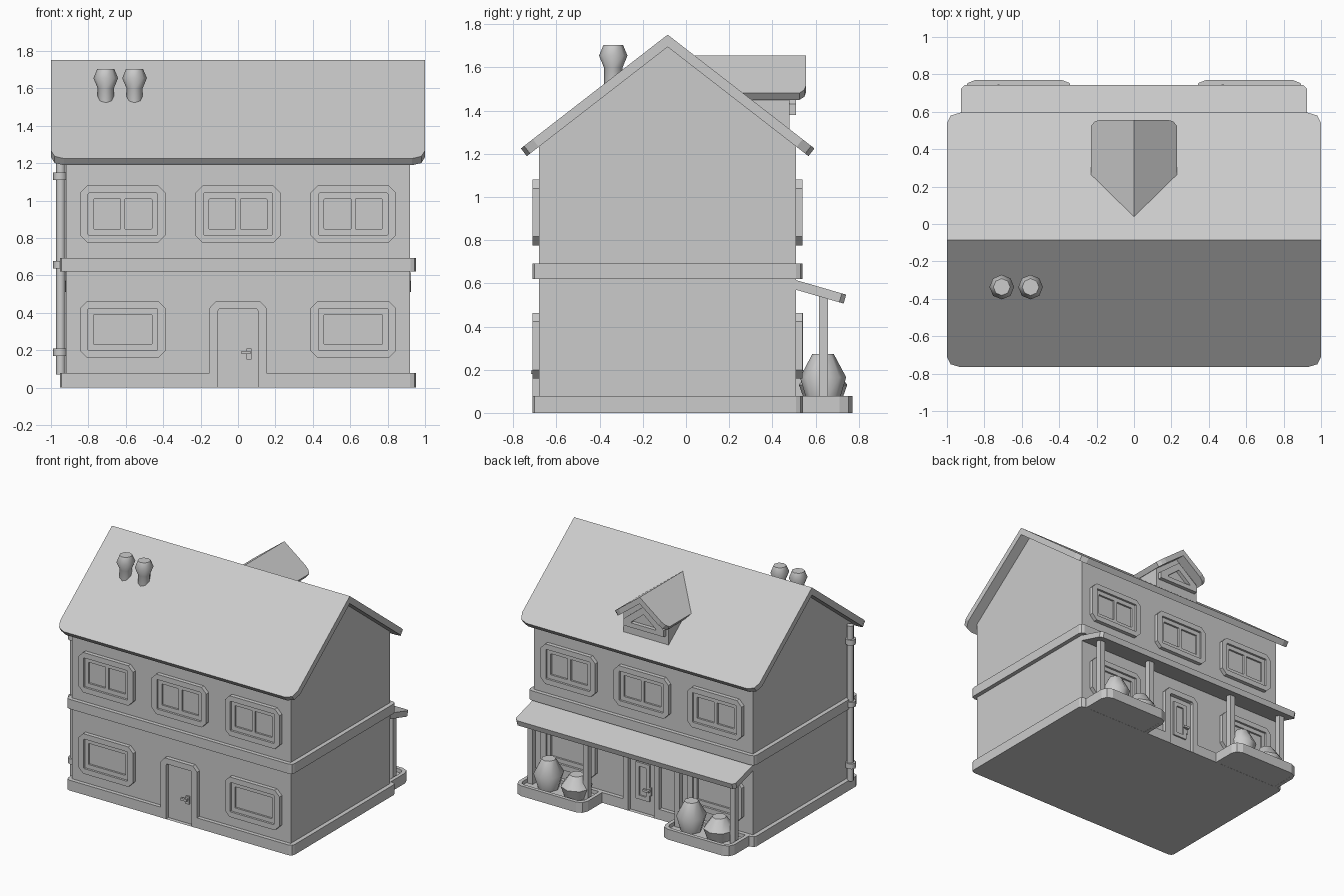
import bpy, bmesh
from math import sin, cos, pi, atan, radians

if "Cube" in bpy.data.objects:
    bpy.data.objects.remove(bpy.data.objects["Cube"])

MID = -0.085          # ridge line / centre of the house in y
FRONT, BACK = -0.68, 0.51


# ---- helpers ----
def loft(name, loops, cyclic=False, smooth=False):
    """Bridge equal-length loops; cap the ends unless cyclic."""
    bm = bmesh.new()
    rows = [[bm.verts.new(p) for p in loop] for loop in loops]
    pairs = list(zip(rows, rows[1:])) + ([(rows[-1], rows[0])] if cyclic else [])
    for a, b in pairs:
        for i in range(len(a)):
            j = (i + 1) % len(a)
            bm.faces.new((a[i], a[j], b[j], b[i]))
    if not cyclic:
        bm.faces.new(rows[0])
        bm.faces.new(rows[-1])
    bmesh.ops.recalc_face_normals(bm, faces=bm.faces)
    me = bpy.data.meshes.new(name)
    bm.to_mesh(me)
    bm.free()
    ob = bpy.data.objects.new(name, me)
    bpy.context.collection.objects.link(ob)
    if smooth:
        bpy.ops.object.select_all(action='DESELECT')
        ob.select_set(True)
        bpy.context.view_layer.objects.active = ob
        bpy.ops.object.shade_smooth_by_angle(angle=radians(50))
    return ob


def rrect(cx, cy, hx, hy, r, seg=1):
    """Rectangle outline with chamfered (seg=1) or rounded corners."""
    pts = []
    for k, (sx, sy) in enumerate([(1, 1), (-1, 1), (-1, -1), (1, -1)]):
        for i in range(seg + 1):
            a = (k + i / seg) * pi / 2
            pts.append((cx + sx * (hx - r) + r * cos(a), cy + sy * (hy - r) + r * sin(a)))
    return pts


def up(u, v, d):
    return (u, v, d)


def front(u, v, d):
    return (u, FRONT - d, v)


def back(u, v, d):
    return (-u, BACK + d, v)


def prism(name, outline, place, a, b):
    return loft(name, [[place(u, v, d) for u, v in outline] for d in (a, b)])


def ring(name, outer, inner, place, a, b):
    seq = [(outer, a), (outer, b), (inner, b), (inner, a)]
    return loft(name, [[place(u, v, d) for u, v in o] for o, d in seq], cyclic=True)


def box(name, x0, x1, y0, y1, d0, d1, place=up):
    return prism(name, [(x0, y0), (x1, y0), (x1, y1), (x0, y1)], place, d0, d1)


def turned(name, x, y, profile, n=8):
    """Lathe-like stack of n-gons; profile is (radius, z)."""
    return loft(name, [[(x + r * cos(2 * pi * i / n), y + r * sin(2 * pi * i / n), z)
                        for i in range(n)] for r, z in profile], smooth=True)


def slab(name, outline, ridge_z, slope, t, place):
    """Sloping roof sheet; outline is (along ridge, distance from ridge)."""
    a = atan(slope)
    top = [place(u, d, ridge_z - slope * d) for u, d in outline]
    low = []
    for u, d in outline:
        if d > 0.001:
            low.append(place(u, d - t * sin(a), ridge_z - slope * d - t * cos(a)))
        else:
            low.append(place(u, 0, ridge_z - t / cos(a)))
    return loft(name, [top, low])


# ---- walls, plinth, band ----
prism("house_walls", [(FRONT, 0), (BACK, 0), (BACK, 1.26), (MID, 1.72), (FRONT, 1.26)],
      lambda y, z, x: (x, y, z), -0.92, 0.92)
half = [(0.15, -0.6), (0.15, -0.625), (0.925, -0.625), (0.95, -0.6)]
# plinth with a notch at each door
quarter = [(0.15, 0.59), (0.15, 0.625), (0.92, 0.625), (0.943, 0.616), (0.952, 0.595)]
plan = [(x, MID - y) for x, y in quarter] + [(x, MID + y) for x, y in quarter[::-1]]
plan += [(-x, MID + y) for x, y in quarter] + [(-x, MID - y) for x, y in quarter[::-1]]
prism("plinth", plan, up, 0, 0.078)
prism("floor_band", rrect(0, MID, 0.952, 0.625, 0.03, 2), up, 0.62, 0.693)

# ---- main roof ----
R = 0.68
sheet = [(-1, 0), (1, 0), (1, R - 0.055), (0.98, R - 0.015), (0.93, R),
         (-0.93, R), (-0.98, R - 0.015), (-1, R - 0.055)]
for side, s in (("front", -1), ("back", 1)):
    slab("roof_" + side, sheet, 1.752, 0.775, 0.045, lambda u, d, z: (u, MID + s * d, z))

# ---- dormer ----
prism("dormer_walls", [(-0.19, 1.25), (0.19, 1.25), (0.19, 1.48), (0, 1.625), (-0.19, 1.48)],
      up and (lambda x, z, y: (x, y, z)), 0.15, 0.48)
W = 0.23
dorm = [(0.025, 0), (0.557, 0), (0.557, W - 0.05), (0.548, W - 0.02), (0.525, W), (0.25, W)]
for side, s in (("left", -1), ("right", 1)):
    slab("dormer_roof_" + side, dorm, 1.656, 0.76, 0.04, lambda u, d, z: (s * d, u, z))
ring("dormer_window_frame",
     [(-0.17, 1.38), (0.17, 1.38), (0.17, 1.43), (0, 1.565), (-0.17, 1.43)],
     [(-0.105, 1.415), (0.105, 1.415), (0.1, 1.425), (0, 1.505), (-0.1, 1.425)],
     lambda x, z, y: (x, y, z), 0.47, 0.51)

# ---- chimney pots ----
for x in (-0.707, -0.553):
    turned("chimney_pot", x, -0.337, [(0.043, 1.48), (0.043, 1.60), (0.066, 1.655), (0.045, 1.705)])


# ---- windows ----
def window(x, z, hz, place, double):
    ring("window_frame", rrect(x, z, 0.23, hz, 0.04), rrect(x, z, 0.185, hz - 0.04, 0.004),
         place, -0.02, 0.03)
    ring("window_sash", rrect(x, z, 0.187, hz - 0.038, 0.004), rrect(x, z, 0.155, hz - 0.072, 0.002),
         place, -0.02, 0.014)
    if double:
        box("window_mullion", x - 0.013, x + 0.013, z - hz + 0.07, z + hz - 0.07, -0.02, 0.014, place)


# ---- doors ----
def door(place):
    o = [(-0.153, 0), (-0.153, 0.425), (-0.118, 0.463), (0.118, 0.463), (0.153, 0.425), (0.153, 0)]
    i = [(-0.108, 0), (-0.108, 0.41), (-0.1, 0.42), (0.1, 0.42), (0.108, 0.41), (0.108, 0)]
    ring("door_frame", o, i, place, -0.02, 0.031)
    box("door_handle_plate", 0.045, 0.072, 0.15, 0.21, -0.01, 0.012, place)
    box("door_handle_lever", 0.018, 0.068, 0.18, 0.197, 0.022, 0.038, place)
    box("door_handle_stem", 0.051, 0.066, 0.181, 0.196, 0.01, 0.024, place)


for place in (front, back):
    for x in (-0.616, 0, 0.616):
        window(x, 0.928, 0.152, place, True)
    for x in (-0.616, 0.616):
        window(x, 0.311, 0.152, place, False)
    door(place)
ring("back_door_glazing", rrect(0, 0.24, 0.06, 0.14, 0.004), rrect(0, 0.24, 0.03, 0.11, 0.002),
     back, -0.01, 0.012)

# ---- back porch: roof, posts, planters, bushes ----
D = 0.232
slab("porch_roof", [(-0.925, 0), (0.925, 0), (0.925, D - 0.02), (0.905, D),
                    (-0.905, D), (-0.925, D - 0.02)],
     0.615, 0.29, 0.043, lambda u, d, z: (u, BACK + d, z))
for s in (-1, 1):
    c = s * 0.617
    ring("planter_rim", rrect(c, 0.61, 0.29, 0.161, 0.06, 2), rrect(c, 0.61, 0.262, 0.133, 0.04, 2),
         up, 0, 0.078)
    prism("planter_bed", rrect(c, 0.61, 0.275, 0.146, 0.05, 2), up, 0.001, 0.05)
    for px in (0.385, 0.85):
        box("porch_post", s * px - 0.021, s * px + 0.021, 0.615, 0.658, 0.03, 0.555)
for dx in (0, -1.2):
    turned("large_bush", 0.71 + dx, 0.635, [(0.07, 0.04), (0.107, 0.165), (0.05, 0.272)])
    turned("small_bush", 0.475 + dx, 0.635, [(0.08, 0.04), (0.112, 0.13), (0.05, 0.215)])

# ---- drainpipe on the left wall ----
turned("drainpipe", -0.948, -0.62, [(0.025, 0.07), (0.025, 1.25)])
for z in (0.19, 0.658, 1.13):
    turned("pipe_bracket", -0.952, -0.62, [(0.037, z - 0.02), (0.037, z + 0.02)])
